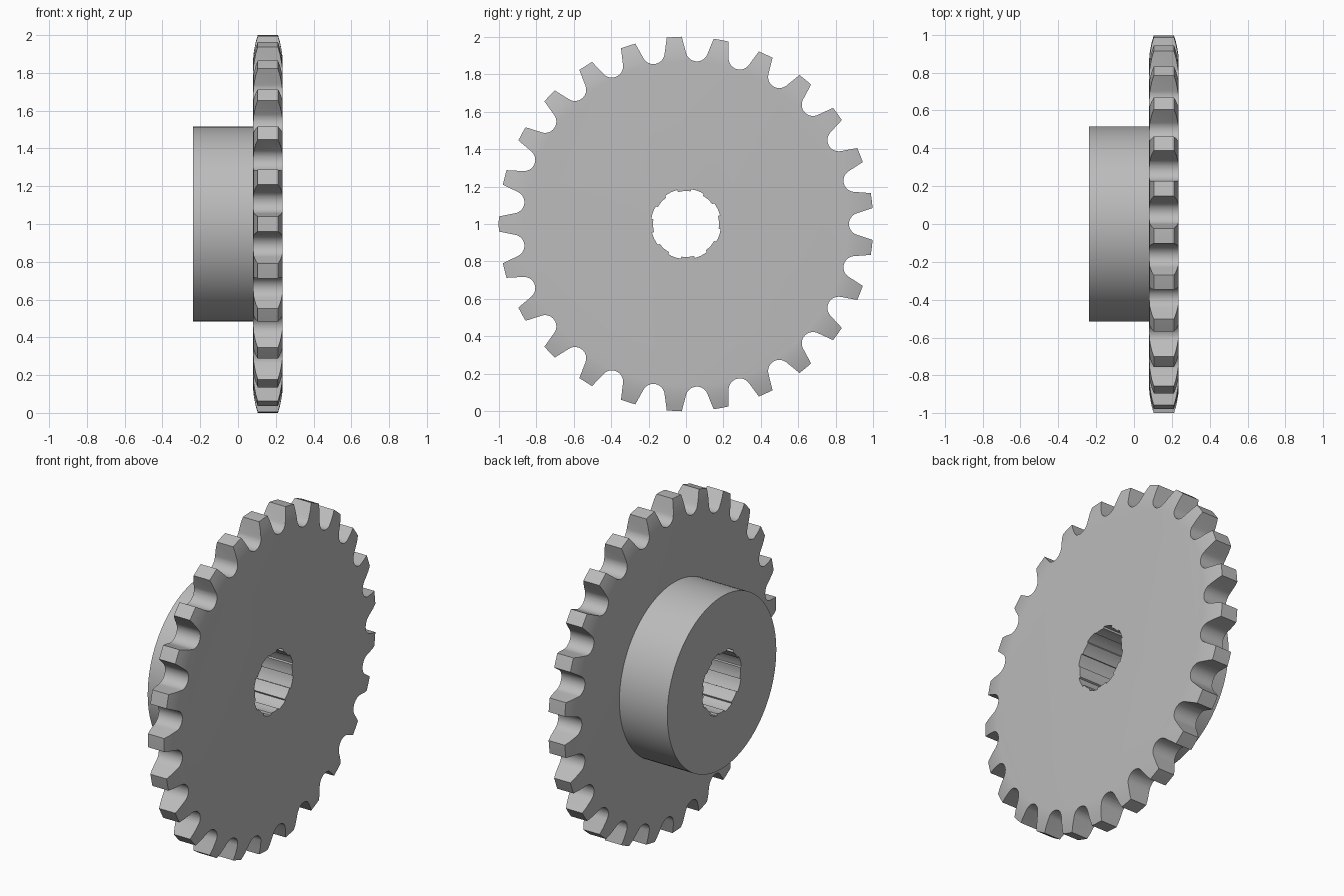
import bpy, bmesh
from math import sin, cos, pi, radians, atan2, hypot

TEETH = 25
STEP = 2 * pi / TEETH
HUB_X, MID_X, END_X = -0.237, 0.08, 0.236
AXIS_Z = 1.0

cube = bpy.data.objects.get("Cube")
if cube:
    bpy.data.objects.remove(cube, do_unlink=True)

steel = bpy.data.materials.new("grey_steel")
steel.use_nodes = True
grey = (0.5, 0.5, 0.5, 1)
steel.diffuse_color = grey
steel.node_tree.nodes["Principled BSDF"].inputs["Base Color"].default_value = grey


def loft(name, rings):
    """Solid through rings of (x, [(radius, angle), ...]) around the x axis."""
    bm = bmesh.new()
    loops = [[bm.verts.new((x, r * cos(a), AXIS_Z + r * sin(a))) for r, a in ring]
             for x, ring in rings]
    for lo, hi in zip(loops, loops[1:]):
        for i in range(len(lo)):
            j = (i + 1) % len(lo)
            bm.faces.new((lo[i], lo[j], hi[j], hi[i]))
    bm.faces.new(loops[0][::-1])
    bm.faces.new(loops[-1])
    bmesh.ops.recalc_face_normals(bm, faces=bm.faces)
    mesh = bpy.data.meshes.new(name)
    bm.to_mesh(mesh)
    bm.free()
    mesh.materials.append(steel)
    obj = bpy.data.objects.new(name, mesh)
    bpy.context.collection.objects.link(obj)
    return obj


def activate(obj):
    bpy.ops.object.select_all(action='DESELECT')
    obj.select_set(True)
    bpy.context.view_layer.objects.active = obj


def combine(obj, tool, operation):
    mod = obj.modifiers.new(operation.title(), 'BOOLEAN')
    mod.operation, mod.object, mod.solver = operation, tool, 'EXACT'
    activate(obj)
    bpy.ops.object.modifier_apply(modifier=mod.name)


def circle(radius, count=100):
    return [(radius, 2 * pi * i / count) for i in range(count)]


# Toothed outline: a round roller seat, then straight flanks to a short tip
def tooth_outline():
    pitch, seat, reach = 0.93, 0.06, radians(70)
    points = []
    for t in range(TEETH):
        mid = t * STEP
        for i in range(15):
            a = -reach + 2 * reach * i / 14
            u, v = pitch - seat * cos(a), seat * sin(a)
            points.append((hypot(u, v), mid + atan2(v, u)))
        half_tip = radians(2.3)
        for k in (-1, 0, 1):
            points.append((1.0, mid + STEP / 2 + k * half_tip))
    return points


outline = tooth_outline()
plate = loft("toothed_plate", [(MID_X - 0.02, outline), (END_X + 0.02, outline)])

# Lens-edged blank that rounds both sides of the teeth
edge = [(0.0, 0.87), (0.002, 0.9), (0.007, 0.93), (0.014, 0.965), (0.026, 1.005), (0.033, 1.025)]
rings = [(MID_X + d, circle(r, 150)) for d, r in edge]
rings += [(END_X - d, circle(r, 150)) for d, r in reversed(edge)]
blank = loft("blank_helper", rings)
combine(plate, blank, 'INTERSECT')

# Round hub on one side
hub = loft("hub", [(HUB_X, circle(0.515)), (MID_X, circle(0.515))])


# Bore with eight shallow ridges
def bore_outline():
    points = []
    for n in range(8):
        centre = n * pi / 4 + radians(3)
        for radius, start, stop in ((0.176, -11, 11), (0.187, 11.5, 33.5)):
            for i in range(5):
                points.append((radius, centre + radians(start + (stop - start) * i / 4)))
    return points


bore = loft("bore_helper", [(-0.5, bore_outline()), (0.5, bore_outline())])
for part in (plate, hub):
    combine(part, bore, 'DIFFERENCE')
for helper in (blank, bore):
    bpy.data.objects.remove(helper, do_unlink=True)

for part in (plate, hub):
    activate(part)
    bpy.ops.object.shade_smooth_by_angle(angle=radians(25))
